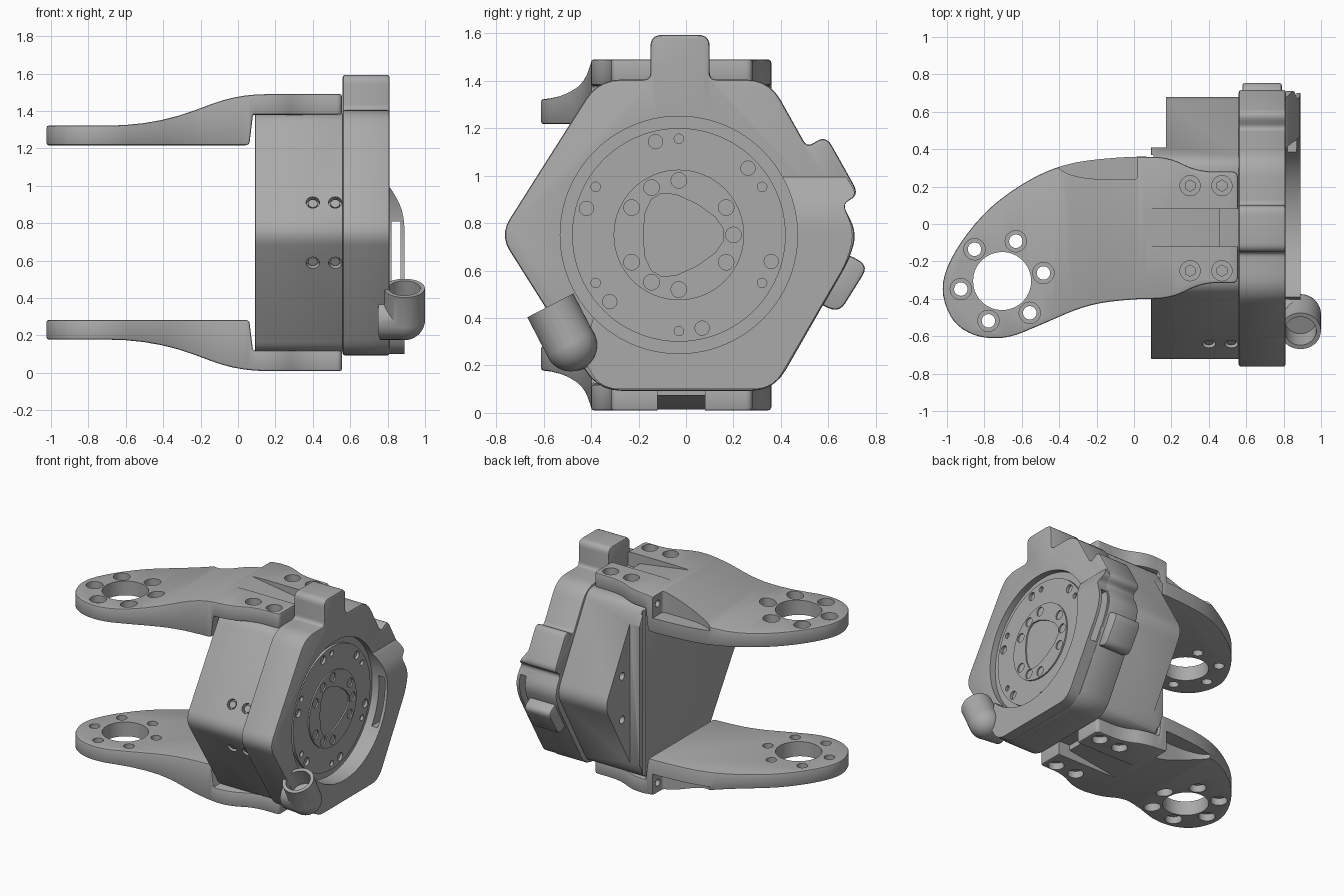
import bpy
import bmesh
from math import cos, sin, radians
from mathutils import Vector, Matrix

default = bpy.data.objects.get("Cube")
if default:
    bpy.data.objects.remove(default, do_unlink=True)

grey = bpy.data.materials.new("machined grey")
grey.use_nodes = True
colour = (0.4, 0.4, 0.4, 1)
grey.diffuse_color = colour
grey.node_tree.nodes["Principled BSDF"].inputs["Base Color"].default_value = colour


def finish(name, bm):
    bmesh.ops.recalc_face_normals(bm, faces=bm.faces)
    mesh = bpy.data.meshes.new(name)
    bm.to_mesh(mesh)
    bm.free()
    mesh.materials.append(grey)
    ob = bpy.data.objects.new(name, mesh)
    bpy.context.collection.objects.link(ob)
    return ob


def rounded(points, steps=5):
    """Fillet each corner (u, v, radius) of a closed outline."""
    result = []
    for i, (u, v, r) in enumerate(points):
        p = Vector((u, v))
        if r == 0:
            result.append(p)
            continue
        ends = []
        for j in (i - 1, (i + 1) % len(points)):
            side = Vector(points[j][:2]) - p
            ends.append(p + side.normalized() * min(r, side.length * 0.48))
        for k in range(steps + 1):
            t = k / steps
            result.append(ends[0] * (1 - t) ** 2 + p * 2 * t * (1 - t) + ends[1] * t * t)
    return result


def prism(name, points, axis, start, end):
    place = {"X": lambda p, t: (t, p[0], p[1]),
             "Y": lambda p, t: (p[0], t, p[1]),
             "Z": lambda p, t: (p[0], p[1], t)}[axis]
    bm = bmesh.new()
    outline = rounded(points)
    low = [bm.verts.new(place(p, start)) for p in outline]
    high = [bm.verts.new(place(p, end)) for p in outline]
    bm.faces.new(low)
    bm.faces.new(high)
    for i in range(len(low)):
        bm.faces.new((low[i - 1], low[i], high[i], high[i - 1]))
    return finish(name, bm)


def box(x0, x1, y0, y1, z0, z1):
    corners = [(x0, y0, 0), (x1, y0, 0), (x1, y1, 0), (x0, y1, 0)]
    return prism("box", corners, "Z", z0, z1)


def rod(name, start, end, radius, sides=32):
    a, b = Vector(start), Vector(end)
    turn = (b - a).to_track_quat("Z", "Y").to_matrix().to_4x4()
    bm = bmesh.new()
    bmesh.ops.create_cone(bm, cap_ends=True, segments=sides, radius1=radius, radius2=radius,
                          depth=(b - a).length, matrix=Matrix.Translation((a + b) / 2) @ turn)
    return finish(name, bm)


def apply(ob, mod):
    bpy.context.view_layer.objects.active = ob
    bpy.ops.object.modifier_apply(modifier=mod.name)


def combine(ob, *others, how="DIFFERENCE"):
    for other in others:
        mod = ob.modifiers.new("shape", "BOOLEAN")
        mod.operation, mod.solver, mod.object = how, "EXACT", other
        apply(ob, mod)
        bpy.data.objects.remove(other, do_unlink=True)


def soften(ob, width):
    mod = ob.modifiers.new("soft edges", "BEVEL")
    mod.width, mod.segments, mod.use_clamp_overlap = width, 2, False
    mod.limit_method, mod.angle_limit = "ANGLE", radians(50)
    apply(ob, mod)


# Rear housing: hexagonal block with a stepped back corner
body = prism("rear_housing", [(-0.34, 1.387, 0.06), (0.34, 1.387, 0.06), (0.7, 0.75, 0.08),
                              (0.34, 0.113, 0.06), (-0.34, 0.113, 0.06), (-0.745, 0.75, 0.08)],
             "X", 0.09, 0.57)
soften(body, 0.01)
combine(body, box(0, 0.17, 0.41, 1, 0, 2), box(0.08, 0.105, 0.35, 0.37, 0, 2))
for z in (0.59, 0.91):
    out = Vector((0, -0.85, 0.52 if z > 0.75 else -0.52))
    for x in (0.4, 0.52):
        spot = Vector((x, -0.64, z))
        combine(body, rod("bore", spot - out * 0.03, spot + out * 0.1, 0.036, 20))
        rod("housing_screw", spot - out * 0.04, spot - out * 0.008, 0.025, 16)
    combine(body, rod("bore", (0.1, 0.5, z), (0.22, 0.5, z), 0.028, 16))

# Front flange: hexagon with a top tab and side tabs
CY, CZ = -0.03, 0.75
flange = prism("front_flange", [
    (-0.37, 1.405, 0.1), (-0.15, 1.405, 0.03), (-0.15, 1.593, 0.05), (0.1, 1.593, 0.05),
    (0.1, 1.405, 0.03), (0.35, 1.405, 0.1), (0.51, 1.12, 0.03), (0.59, 1.17, 0.05),
    (0.73, 0.92, 0.05), (0.66, 0.88, 0.03), (0.72, 0.76, 0.06), (0.69, 0.65, 0.06),
    (0.37, 0.093, 0.1), (-0.37, 0.093, 0.1), (-0.785, 0.75, 0.08)], "X", 0.56, 0.81)
soften(flange, 0.012)
combine(flange, rod("recess", (0.765, CY, CZ), (1, CY, CZ), 0.5, 96))
side_tab = prism("side_tab", [(0.5, 0.55, 0), (0.68, 0.67, 0.03), (0.77, 0.62, 0.05),
                              (0.645, 0.42, 0.05), (0.5, 0.49, 0)], "X", 0.58, 0.79)
soften(side_tab, 0.012)

# Raised guard around the lower half of the dial, with a slot in its side
guard = prism("raised_guard", [
    (0.2, 1.02, 0), (0.66, 1.02, 0), (0.72, 0.92, 0.03), (0.66, 0.88, 0.03), (0.71, 0.76, 0.06),
    (0.68, 0.64, 0.06), (0.365, 0.1, 0.08), (-0.36, 0.1, 0.08), (-0.44, 0.24, 0.02),
    (-0.36, 0.5, 0), (0, 0.75, 0)], "X", 0.7, 1)
combine(guard, prism("slope", [(0.79, 0, 0), (0.89, 0, 0), (0.89, 0.86, 0.1),
                               (0.81, 1.0, 0.05), (0.79, 1.0, 0)], "Y", -1, 1), how="INTERSECT")
combine(guard, rod("opening", (0.6, CY, CZ), (1, CY, CZ), 0.5, 96),
        box(0.82, 0.868, 0.3, 1, 0.47, 0.81))


# Dial: outer ring and raised hub with holes
def dial_holes(ob, angles, distance, radius, depth):
    for angle in angles:
        a = radians(angle)
        y, z = CY + distance * cos(a), CZ + distance * sin(a)
        combine(ob, rod("hole", (depth, y, z), (1, y, z), radius, 20))


ring = rod("dial_ring", (0.7, CY, CZ), (0.785, CY, CZ), 0.45, 96)
dial_holes(ring, range(44, 360, 60), 0.405, 0.03, 0.74)
dial_holes(ring, range(30, 390, 60), 0.405, 0.02, 0.75)
hub = rod("dial_hub", (0.7, CY, CZ), (0.795, CY, CZ), 0.275, 64)
dial_holes(hub, [a for a in range(0, 360, 30) if a not in (60, 180, 300)], 0.23, 0.033, 0.75)
corners = [(CY + 0.3 * cos(radians(a)), CZ + 0.3 * sin(radians(a)), 0.25) for a in (0, 120, 240)]
combine(hub, prism("socket", corners, "X", 0.78, 1))

# Cable elbow: rounded stub with an open mouth
knee, mouth = Vector((0.89, -0.485, 0.285)), Vector((0.89, -0.572, 0.453))
elbow = rod("cable_elbow", knee, mouth, 0.109, 48)
bm = bmesh.new()
bmesh.ops.create_uvsphere(bm, u_segments=48, v_segments=24, radius=0.11,
                          matrix=Matrix.Translation(knee))
combine(elbow, finish("ball", bm), rod("neck", (0.76, -0.47, 0.285), knee, 0.108, 48), how="UNION")
combine(elbow, rod("bore", mouth.lerp(knee, 0.7), mouth + (mouth - knee), 0.085, 48))

# Upper arm: plan outline intersected with the cranked side profile
B = 9  # fully blended corner
arm = prism("upper_arm", [
    (0.19, 0.357, 0.08), (-0.05, 0.362, B), (-0.42, 0.32, B), (-0.75, 0.12, B),
    (-0.95, -0.12, B), (-1.04, -0.33, B), (-0.98, -0.52, B), (-0.85, -0.605, B),
    (-0.68, -0.615, B), (-0.5, -0.54, B), (-0.25, -0.43, B), (0, -0.4, B), (0.2, -0.4, 0.1),
    (0.36, -0.315, 0.1), (0.555, -0.315, 0.03), (0.555, 0.28, 0.03), (0.34, 0.28, 0.1)],
    "Z", 1, 1.7)
combine(arm, prism("profile", [(-1.2, 1.217, 0), (0.06, 1.217, 0.02), (0.08, 1.38, 0),
                               (0.8, 1.38, 0), (0.8, 1.49, 0), (0, 1.49, 0.15),
                               (-0.45, 1.322, 0.25), (-1.2, 1.322, 0)], "Y", -1, 1),
        how="INTERSECT")
soften(arm, 0.01)

# Side scoop, end notch and tapering groove
scoop = prism("scoop", [(-0.5, 0.5, 0), (-0.43, 0.3, 0.1), (-0.28, 0.24, 0.12),
                        (0.02, 0.24, 0.02), (0.02, 0.5, 0)], "Z", 1.325, 1.7)
groove = prism("groove", [(0.05, 1.6, 0), (0.05, 1.487, 0), (0.5, 1.42, 0), (0.5, 1.6, 0)],
               "Y", -0.12, 0.08)
combine(arm, scoop, groove, box(0.46, 0.7, -0.12, 0.08, 1, 2),
        rod("pin_hole", (-0.05, 0.3, 1.41), (0.08, 0.3, 1.41), 0.025, 16))

# Bearing hole, bolt circle and mounting screws
HX, HY = -0.705, -0.305
combine(arm, rod("bearing", (HX, HY, 1), (HX, HY, 2), 0.155, 64))
for angle in range(11, 360, 60):
    x, y = HX + 0.225 * cos(radians(angle)), HY + 0.225 * sin(radians(angle))
    combine(arm, rod("counterbore", (x, y, 1.27), (x, y, 2), 0.057, 28),
            rod("bolt", (x, y, 1), (x, y, 2), 0.036, 24))
for x in (0.3, 0.47):
    for y in (-0.25, 0.205):
        combine(arm, rod("counterbore", (x, y, 1.44), (x, y, 2), 0.054, 28),
                rod("socket", (x, y, 1.41), (x, y, 2), 0.03, 6))

# Lower arm mirrors the upper one
lower = arm.copy()
lower.data = arm.data.copy()
lower.name = "lower_arm"
bpy.context.collection.objects.link(lower)
lower.data.transform(Matrix.Translation((0, 0, 1.5)) @ Matrix.Scale(-1, 4, (0, 0, 1)))
lower.data.flip_normals()

# Smooth curved faces, keep sharp edges
for ob in bpy.context.collection.objects:
    ob.select_set(ob.type == "MESH")
bpy.context.view_layer.objects.active = arm
bpy.ops.object.shade_smooth_by_angle(angle=radians(30))
